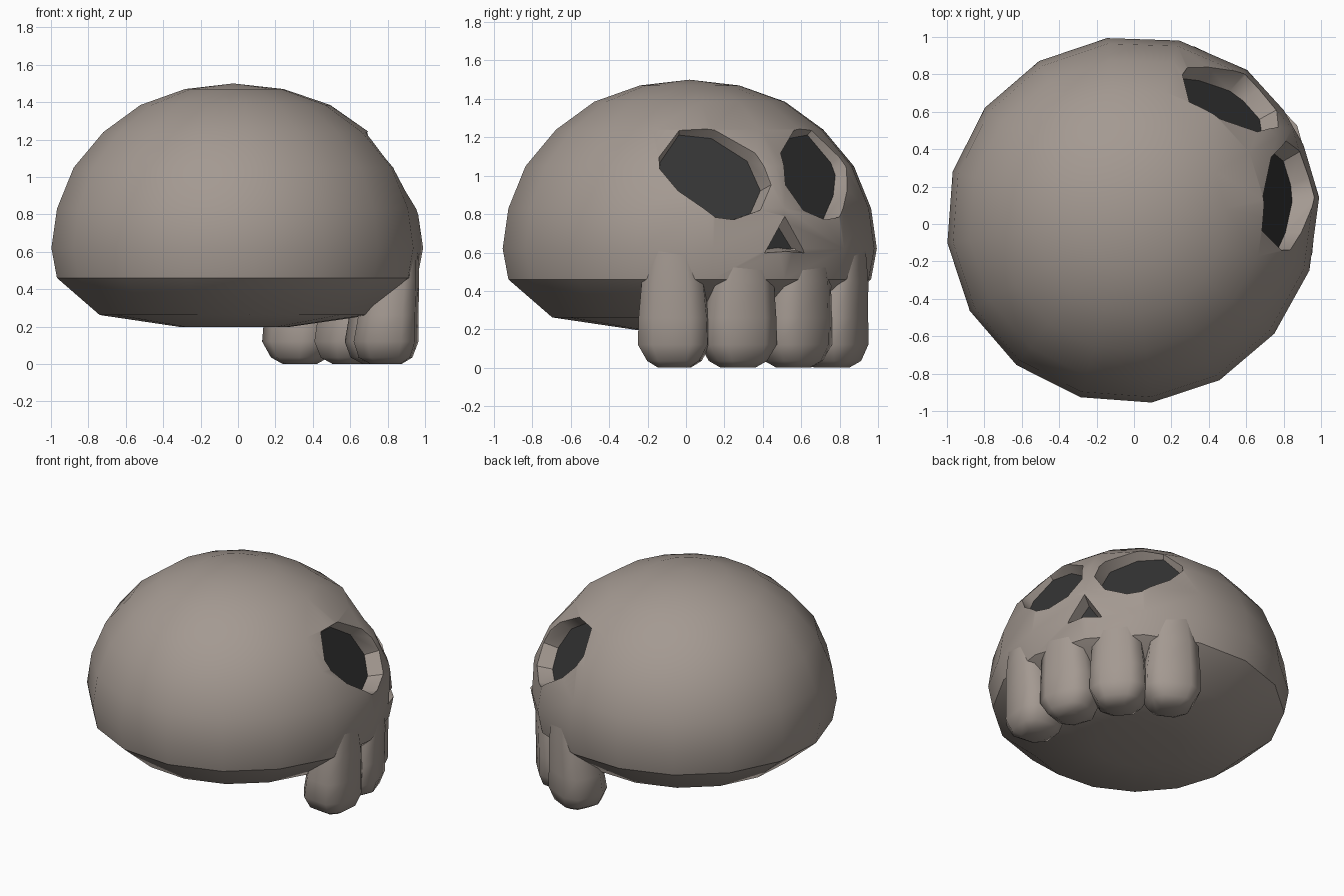
import bpy, bmesh, math
from mathutils import Vector, Matrix

if "Cube" in bpy.data.objects:
    bpy.data.objects.remove(bpy.data.objects["Cube"])

AXIS = math.radians(29.5)             # the face looks this way in plan
CENTRE = Vector((-0.025, 0.018, 0))


def material(name, rgb):
    m = bpy.data.materials.new(name)
    m.diffuse_color = (*rgb, 1)
    m.use_nodes = True
    m.node_tree.nodes["Principled BSDF"].inputs["Base Color"].default_value = m.diffuse_color
    return m


BONE = material("bone", (0.37, 0.32, 0.285))
DARK = material("dark_socket", (0.035, 0.035, 0.035))


def make_object(name, bm):
    bmesh.ops.recalc_face_normals(bm, faces=bm.faces)
    me = bpy.data.meshes.new(name)
    bm.to_mesh(me)
    bm.free()
    me.materials.append(BONE)
    me.materials.append(DARK)
    ob = bpy.data.objects.new(name, me)
    bpy.context.collection.objects.link(ob)
    return ob


def select(ob):
    bpy.ops.object.select_all(action='DESELECT')
    ob.select_set(True)
    bpy.context.view_layer.objects.active = ob


def smooth(ob, deg):
    select(ob)
    bpy.ops.object.shade_smooth_by_angle(angle=math.radians(deg))


def loft(bm, rings):
    """Skin rings of points, capping both ends; returns the first cap."""
    vs = [[bm.verts.new(p) for p in r] for r in rings]
    n = len(vs[0])
    for a, b in zip(vs, vs[1:]):
        for i in range(n):
            j = (i + 1) % n
            bm.faces.new((a[i], a[j], b[j], b[i]))
    bm.faces.new(vs[-1])
    return bm.faces.new(vs[0])


# Skull: sixteen-sided turned dome, swelling a little at the face
PROFILE = [(0.28, 0.197), (0.72, 0.262), (0.95, 0.46), (0.98, 0.62),
           (0.95, 0.83), (0.86, 1.05), (0.70, 1.24), (0.50, 1.385),
           (0.26, 1.47)]
bm = bmesh.new()
rings = []
for r, z in PROFILE:
    ring = []
    for i in range(16):
        a = i * math.tau / 16
        s = r * (1 + 0.055 * max(0, math.cos(a)) ** 3)
        ring.append(CENTRE + Vector((s * math.cos(a + AXIS), s * math.sin(a + AXIS), z)))
    rings.append(ring)
loft(bm, rings)
bm.faces.ensure_lookup_table()
caps = [f for f in bm.faces if len(f.verts) == 16]
for f in caps:
    c = bmesh.ops.poke(bm, faces=[f])["verts"][0]
    c.co = CENTRE + Vector((0, 0, 1.5 if c.co.z > 1 else 0.197))
skull = make_object("skull", bm)


def socket(name, outline, angle, tilt, radius, z, depth, flare, shift=0, flip=1):
    """Cut a flared hollow with a dark floor into the skull."""
    a = AXIS + angle
    n = Vector((math.cos(tilt) * math.cos(a), math.cos(tilt) * math.sin(a), math.sin(tilt)))
    u = Vector((-math.sin(a), math.cos(a), 0))
    v = n.cross(u)
    o = CENTRE + Vector((radius * math.cos(a), radius * math.sin(a), z))
    rings = []
    for k in (0, 1, 2):
        s = 1 + flare * k
        rings.append([o + n * depth * k + u * flip * (x * s + shift * k) + v * y * s
                      for x, y in outline])
    cb = bmesh.new()
    loft(cb, rings).material_index = 1
    cutter = make_object(name, cb)
    cutter.hide_render = True
    mod = skull.modifiers.new("cut", 'BOOLEAN')
    mod.operation = 'DIFFERENCE'
    mod.solver = 'EXACT'
    mod.object = cutter
    select(skull)
    bpy.ops.object.modifier_apply(modifier=mod.name)
    bpy.data.objects.remove(cutter)


# Eye sockets (mirrored pair) and nose
EYE = [(-0.15, 0.25), (0.02, 0.23), (0.20, 0.10), (0.26, -0.07), (0.20, -0.20),
       (0.07, -0.25), (-0.02, -0.24), (-0.18, -0.10), (-0.26, 0.02), (-0.26, 0.09)]
for side in (-1, 1):
    socket("eye_cutter", EYE, side * math.radians(21.5), math.radians(25),
           0.775, 0.985, 0.13, 0.17, 0.02, -side)
NOSE = [(0, 0.07), (0.085, -0.06), (0, -0.05), (-0.085, -0.06)]
socket("nose_cutter", NOSE, 0, math.radians(5), 0.93, 0.675, 0.085, 0.5)
smooth(skull, 38)

# Teeth: z, half width, outer radius, inner radius
LEVELS = [(0.0, 0.08, 0.90, 0.74), (0.035, 0.135, 0.955, 0.68), (0.12, 0.182, 0.985, 0.655),
          (0.26, 0.178, 0.985, 0.68), (0.45, 0.16, 0.99, 0.72), (0.62, 0.12, 0.985, 0.78)]
for k in range(4):
    a = AXIS + math.radians((k - 1.5) * 23.3)
    rot = Matrix.Translation(CENTRE) @ Matrix.Rotation(a, 4, 'Z')
    rings = []
    for z, w, ro, ri in LEVELS:
        m, h = (ro + ri) / 2, (ro - ri) / 2
        sec = [(1, -0.55), (1, 0.55), (0.6, 1), (-0.5, 1),
               (-1, 0.5), (-1, -0.5), (-0.5, -1), (0.6, -1)]
        rings.append([rot @ Vector((m + h * x, w * y, z)) for x, y in sec])
    bm = bmesh.new()
    loft(bm, rings)
    smooth(make_object("tooth_%d" % (k + 1), bm), 60)
